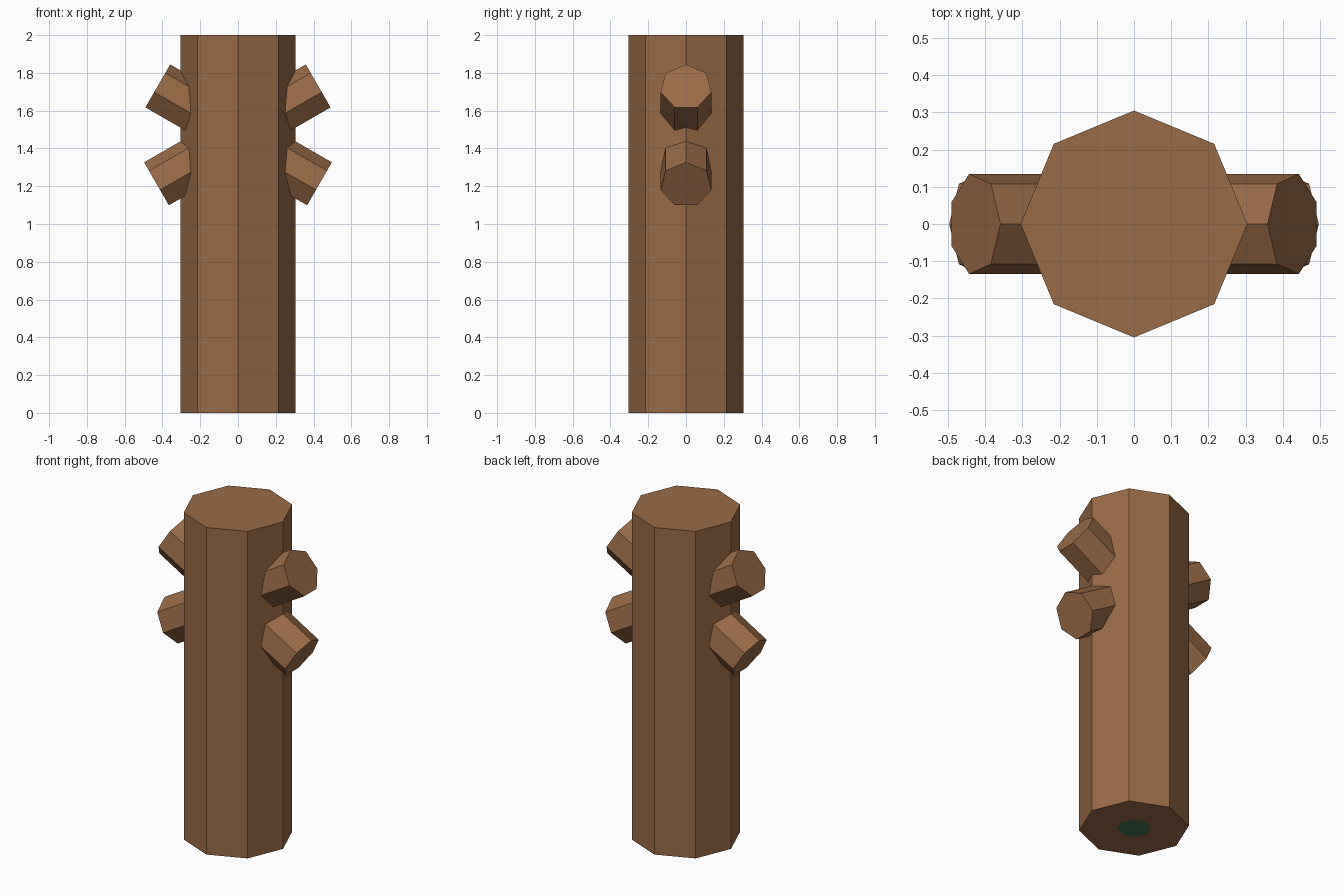
import bpy, bmesh, math
from mathutils import Matrix, Vector

cube = bpy.data.objects.get("Cube")
if cube:
    bpy.data.objects.remove(cube, do_unlink=True)


def make_material(name, rgb):
    mat = bpy.data.materials.new(name)
    mat.use_nodes = True
    mat.diffuse_color = (*rgb, 1)
    mat.node_tree.nodes["Principled BSDF"].inputs["Base Color"].default_value = (*rgb, 1)
    return mat


bark = make_material("bark_brown", (0.32, 0.147, 0.063))
green = make_material("dark_green", (0.065, 0.17, 0.085))

TRUNK_RADIUS = 0.305
HEIGHT = 2.0
CORE_RADIUS = 0.095

# Trunk: eight-sided post with corners on the axes
bpy.ops.mesh.primitive_cylinder_add(vertices=8, radius=TRUNK_RADIUS, depth=HEIGHT,
                                    location=(0, 0, HEIGHT / 2))
trunk = bpy.context.object
trunk.name = "trunk"
trunk.data.materials.append(bark)
trunk.data.materials.append(green)

# Green core: inset face in the underside
bm = bmesh.new()
bm.from_mesh(trunk.data)
bottom = min(bm.faces, key=lambda f: f.normal.z)
bmesh.ops.inset_region(bm, faces=[bottom], use_even_offset=True,
                       thickness=(TRUNK_RADIUS - CORE_RADIUS) * math.cos(math.pi / 8))
bottom.material_index = 1
bm.to_mesh(trunk.data)
bm.free()


# Branch stubs: seven-sided, one ridge on top, running into the trunk
def add_branch(name, side, tip_z, tilt):
    axis = Vector((side * math.cos(tilt), 0, math.sin(tilt)))
    ridge = Vector((-side * math.sin(tilt), 0, math.cos(tilt)))
    length = 0.38
    centre = Vector((side * 0.428, 0, tip_z)) - axis * length / 2
    bpy.ops.mesh.primitive_cylinder_add(vertices=7, radius=0.138, depth=length)
    branch = bpy.context.object
    branch.name = name
    rotation = Matrix((ridge.cross(axis), ridge, axis)).transposed()
    branch.matrix_world = Matrix.Translation(centre) @ rotation.to_4x4()
    branch.data.materials.append(bark)


for label, side in (("left", 1), ("right", -1)):
    add_branch("upper_branch_" + label, side, 1.725, math.radians(30))
    add_branch("lower_branch_" + label, side, 1.207, math.radians(-30))
